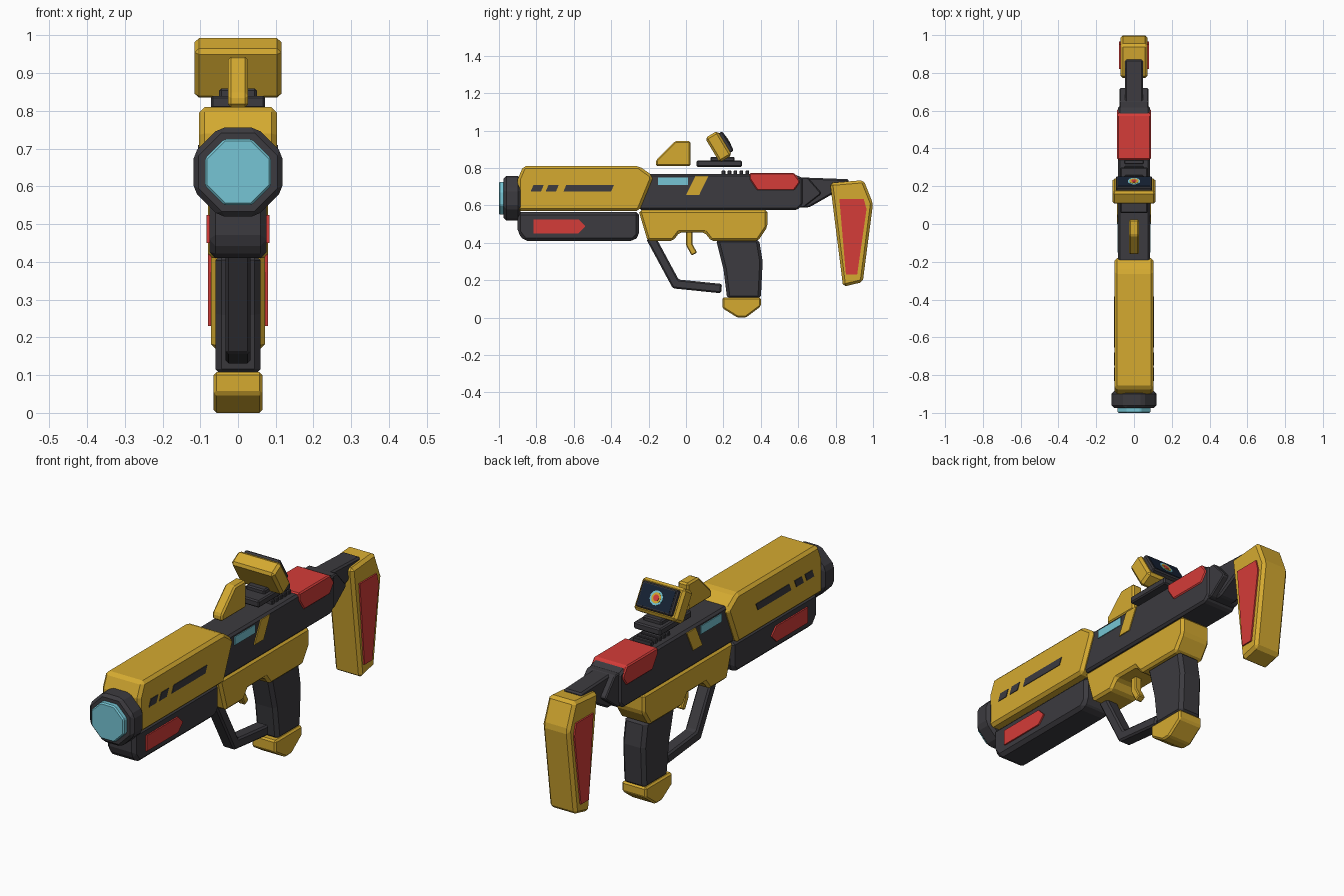
import bpy, bmesh, math
from mathutils import Matrix, Vector

cube = bpy.data.objects.get("Cube")
if cube:
    bpy.data.objects.remove(cube, do_unlink=True)


def material(name, *colour):
    mat = bpy.data.materials.new(name)
    mat.use_nodes = True
    mat.diffuse_color = (*colour, 1)
    shader = next(node for node in mat.node_tree.nodes if node.type == "BSDF_PRINCIPLED")
    shader.inputs["Base Color"].default_value = (*colour, 1)
    return mat


yellow = material("warm yellow", .66, .4, .03)
dark = material("charcoal", .045, .043, .05)
red = material("red", .66, .045, .04)
cyan = material("light cyan", .18, .56, .66)
navy = material("screen navy", .008, .016, .035)


def finish(name, bm, mat, bevel):
    bmesh.ops.recalc_face_normals(bm, faces=bm.faces[:])
    mesh = bpy.data.meshes.new(name)
    bm.to_mesh(mesh)
    bm.free()
    mesh.materials.append(mat)
    obj = bpy.data.objects.new(name, mesh)
    bpy.context.collection.objects.link(obj)
    if bevel:
        modifier = obj.modifiers.new("edge chamfer", "BEVEL")
        modifier.width = bevel
        modifier.segments = 1
        modifier.limit_method = "ANGLE"
        modifier.angle_limit = math.radians(25)


def prism(name, profile, start, end, mat, bevel=0):
    """Extrude a side profile of (y, z) points along x."""
    bm = bmesh.new()
    face = bm.faces.new([bm.verts.new((start, y, z)) for y, z in profile])
    extruded = bmesh.ops.extrude_face_region(bm, geom=[face])["geom"]
    verts = [item for item in extruded if isinstance(item, bmesh.types.BMVert)]
    bmesh.ops.translate(bm, verts=verts, vec=(end - start, 0, 0))
    finish(name, bm, mat, bevel)


def part(name, profile, half_width, mat, bevel=.01):
    prism(name, profile, -half_width, half_width, mat, bevel)


def plates(name, profile, surface, mat, proud=.006):
    """A thin plate on each side of a part."""
    for side, sign in (("left", 1), ("right", -1)):
        prism(f"{name}_{side}", profile, sign * surface, sign * (surface + proud), mat)


def slab(front, back, bottom, top, **cuts):
    """Rectangle profile; a (dy, dz) cut chamfers a corner, or shifts it if one is zero."""
    corners = {"front_bottom": (front, bottom, 1, 1), "back_bottom": (back, bottom, -1, 1),
               "back_top": (back, top, -1, -1), "front_top": (front, top, 1, -1)}
    profile = []
    for corner, (y, z, inward_y, inward_z) in corners.items():
        dy, dz = cuts.get(corner, (0, 0))
        cut_y, cut_z = y + inward_y * dy, z + inward_z * dz
        if not (dy and dz):
            profile.append((cut_y, cut_z))
        elif inward_y == inward_z:
            profile += [(y, cut_z), (cut_y, z)]
        else:
            profile += [(cut_y, z), (y, cut_z)]
    return profile


def leaning(front, back, bottom, top, lean):
    return slab(front, back, bottom, top, front_top=(lean, 0), back_bottom=(lean, 0))


def ribbon(path, thickness):
    """Profile of even thickness along a bent path, mitred at the bends."""
    path = [Vector(point) for point in path]
    sides = [(b - a).normalized().orthogonal() for a, b in zip(path, path[1:])]
    upper, lower = [], []
    for point, before, after in zip(path, sides[:1] + sides, sides + sides[-1:]):
        middle = (before + after).normalized()
        offset = middle * thickness / 2 / middle.dot(before)
        upper.append(point + offset)
        lower.append(point - offset)
    return upper + lower[::-1]


def disc(name, centre, radius, depth, tilt, mat, sides=8, bevel=0):
    bm = bmesh.new()
    place = (Matrix.Translation(centre) @ Matrix.Rotation(tilt, 4, "X")
             @ Matrix.Rotation(math.pi / sides, 4, "Z"))
    bmesh.ops.create_cone(bm, cap_ends=True, segments=sides, radius1=radius, radius2=radius,
                          depth=depth, matrix=place)
    finish(name, bm, mat, bevel)


# Muzzle: octagonal collar and lens
disc("muzzle_collar", (0, -.93, .638), .128, .09, math.pi / 2, dark, bevel=.014)
disc("muzzle_lens", (0, -.96, .638), .095, .08, math.pi / 2, cyan, bevel=.006)

# Barrel shroud with vent slots
part("barrel_shroud", slab(-.9, -.18, .57, .81, front_top=(.03, .07), back_top=(.07, .05),
                           back_bottom=(.07, .17)), .103, yellow, .014)
for start, length in ((-.83, .07), (-.75, .07), (-.655, .27)):
    plates("vent_slot", leaning(start, start + length, .675, .71, .015), .102, dark, .004)

# Pod under the barrel
part("lower_pod", slab(-.9, -.25, .41, .565, front_bottom=(.035, .045),
                       back_bottom=(.03, .03)), .076, dark, .016)
point_cut = (.035, .035)
plates("pod_stripe", slab(-.815, -.54, .45, .525, back_top=point_cut, back_bottom=point_cut),
       .075, red, .008)

# Receiver, its side marks and the red saddle
part("receiver", slab(-.25, .625, .575, .767, back_bottom=(.03, .03), back_top=(.05, .02)),
     .084, dark)
plates("side_light", slab(-.15, .01, .71, .75), .083, cyan, .005)
plates("side_slash", leaning(0, .12, .655, .757, .05), .083, yellow)
part("red_saddle", slab(.34, .608, .68, .773, front_bottom=(.04, .06), back_bottom=(.03, .04),
                        back_top=(.03, .04)), .089, red, .006)

# Stock neck and shoulder stock
part("neck_base", slab(.58, .72, .59, .75, back_bottom=(.09, .07), back_top=(.07, .08)),
     .076, dark)
part("stock_neck", slab(.6, .87, .59, .75, back_bottom=(.21, .12), back_top=(0, .01)),
     .048, dark, .008)
part("shoulder_stock", [(.77, .72), (.95, .735), (1, .61), (.945, .19), (.84, .165)],
     .072, yellow, .014)
plates("stock_panel", slab(.82, .965, .23, .635, front_bottom=(.035, 0), back_bottom=(.05, 0),
                           back_top=(.015, .055)), .071, red, .008)

# Grip housing, notched above the trigger
housing = slab(-.25, .435, .41, .575, front_bottom=(.045, .15), back_bottom=(.05, .075))
housing[2:2] = [(-.07, .41), (-.035, .455), (.1, .455), (.135, .41)]
part("grip_housing", housing, .08, yellow, .012)

# Trigger, guard, grip and foot
part("trigger", ribbon([(.017, .47), (.017, .39), (.045, .34)], .033), .018, yellow, .005)
part("trigger_guard", ribbon([(-.19, .43), (-.055, .18), (.19, .155)], .05), .033, dark, .008)
part("grip", [(.16, .42), (.39, .42), (.41, .3), (.4, .1), (.22, .1), (.2, .26)],
     .06, dark, .016)
part("grip_foot", slab(.195, .4, 0, .108, front_bottom=(.08, .05), back_bottom=(.08, .06)),
     .065, yellow, .008)

# Front sight, top rail and its teeth
part("front_sight", slab(-.16, .025, .81, .943, front_top=(.1, .1)), .027, yellow, .008)
part("sight_rail", slab(.057, .3, .806, .84), .072, dark, .006)
part("sight_mount", slab(.13, .26, .83, .86), .05, dark, .006)
for tooth in range(5):
    front = .19 + tooth * .032
    part("rail_tooth", slab(front, front + .02, .76, .786), .05, dark, .003)

# Tilted rear sight with its screen
tilt = math.radians(-59)
turn = Matrix.Rotation(tilt, 3, "X")
centre = Vector((0, .207, .934))


def tilted(reach, near, far):
    return [(centre + turn @ Vector((0, y, z))).yz for y, z in slab(-reach, reach, near, far)]


part("rear_sight", tilted(.076, -.077, 0), .115, yellow, .012)
part("screen_frame", tilted(.06, -.01, .02), .096, dark, .006)
part("screen", tilted(.05, .015, .022), .085, navy, 0)
for layer, (radius, mat) in enumerate(((.034, cyan), (.025, yellow), (.015, red))):
    height = .022 + layer / 1000
    disc("screen_dot", centre + turn @ Vector((0, 0, height)), radius, .003, tilt, mat, sides=12)
